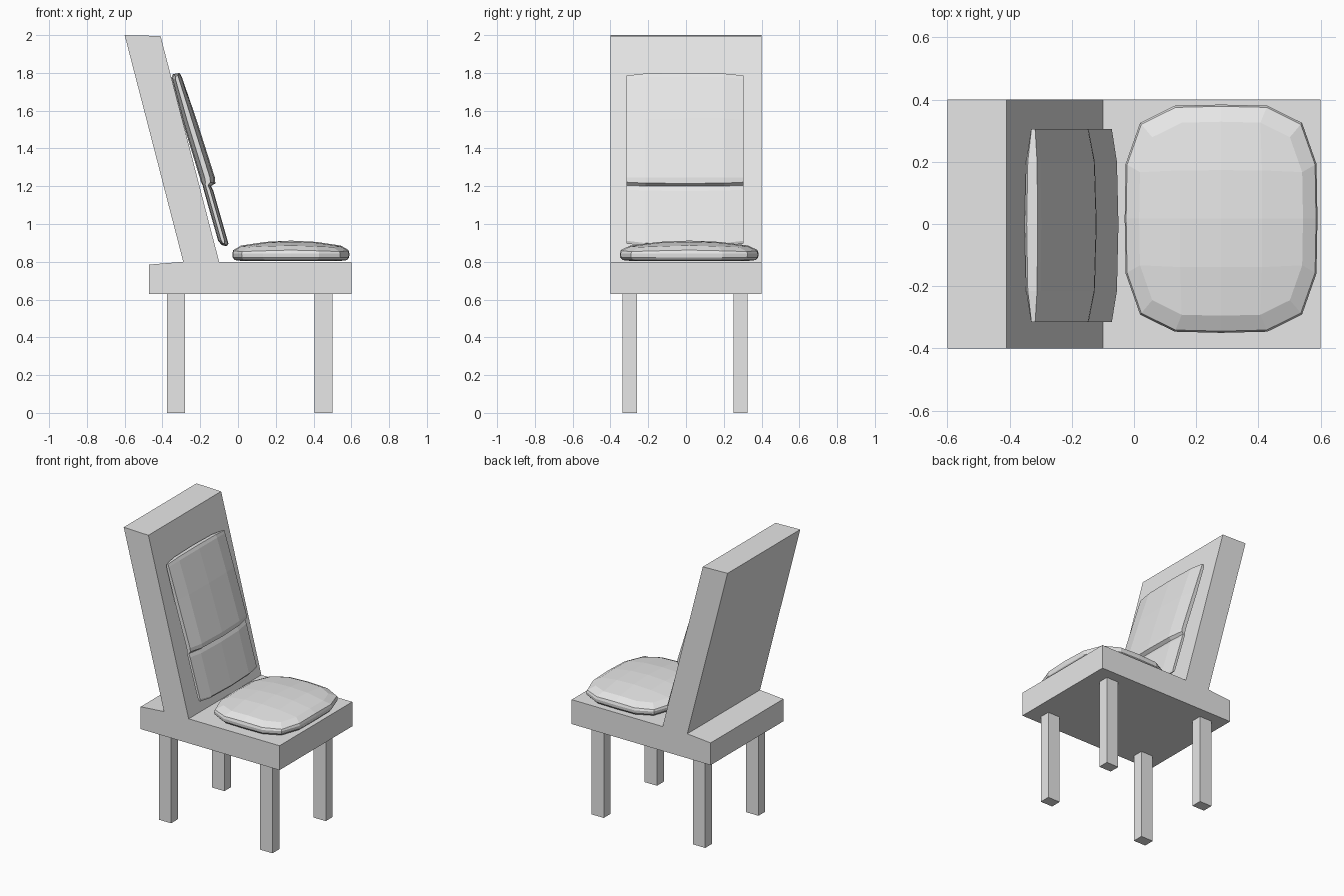
import bpy
import bmesh

cube = bpy.data.objects.get("Cube")
if cube:
    bpy.data.objects.remove(cube, do_unlink=True)

grey = bpy.data.materials.new("light_grey")
grey.use_nodes = True
grey.diffuse_color = (0.8, 0.8, 0.8, 1)
grey.node_tree.nodes["Principled BSDF"].inputs["Base Color"].default_value = (0.8, 0.8, 0.8, 1)


def finish(name, bm):
    bmesh.ops.recalc_face_normals(bm, faces=bm.faces)
    mesh = bpy.data.meshes.new(name)
    bm.to_mesh(mesh)
    bm.free()
    mesh.materials.append(grey)
    obj = bpy.data.objects.new(name, mesh)
    bpy.context.collection.objects.link(obj)
    return obj


def loft(bm, sections, caps=True):
    """Join closed loops of points, optionally capping both ends."""
    rings = [[bm.verts.new(p) for p in s] for s in sections]
    n = len(rings[0])
    for a, b in zip(rings, rings[1:]):
        for i in range(n):
            j = (i + 1) % n
            bm.faces.new((a[i], a[j], b[j], b[i]))
    if caps:
        bm.faces.new(rings[0])
        bm.faces.new(rings[-1])
    return rings


# Seat slab and leaning back in one extruded profile
profile = [(-0.47, 0.63), (0.6, 0.63), (0.6, 0.8), (-0.1, 0.8),
           (-0.41, 1.995), (-0.6, 2.0), (-0.29, 0.8), (-0.47, 0.785)]
bm = bmesh.new()
loft(bm, [[(x, y, z) for x, z in profile] for y in (-0.4, 0.4)])
finish("seat_and_back", bm)

# Four square legs
for end, x in (("front", 0.453), ("rear", -0.328)):
    for side, y in (("left", 0.288), ("right", -0.298)):
        bm = bmesh.new()
        bmesh.ops.create_cube(bm, size=1)
        for v in bm.verts:
            v.co = (x + v.co.x * 0.095, y + v.co.y * 0.075, (v.co.z + 0.5) * 0.635)
        finish(f"{end}_{side}_leg", bm)

# Seat cushion: rounded-square rings closed by a domed grid and a flat base
steps = [-1, -0.5, 0, 0.5, 1]


def cushion_point(u, v, scale, z):
    x = u * (1 - 0.16 * u * u * v ** 4)
    y = v * (1 - 0.16 * v * v * u ** 4)
    return (0.28 + 0.31 * scale * x, 0.017 + 0.367 * scale * y, z)


rim = ([(u, -1) for u in steps[:-1]] + [(1, v) for v in steps[:-1]]
       + [(-u, 1) for u in steps[:-1]] + [(-1, -v) for v in steps[:-1]])
layers = [(0.86, 0.805), (0.96, 0.809), (0.995, 0.823), (1, 0.843), (0.985, 0.862), (0.85, 0.886)]
bm = bmesh.new()
rings = loft(bm, [[cushion_point(u, v, s, z - (0.008 * abs(u * v) if z > 0.85 else 0))
                   for u, v in rim] for s, z in layers], caps=False)
bm.faces.new(rings[0])
grid = dict(zip(rim, rings[-1]))
for u in steps[1:-1]:
    for v in steps[1:-1]:
        z = 0.886 + 0.026 * (1 - u ** 2) * (1 - v ** 2)
        grid[u, v] = bm.verts.new(cushion_point(u, v, 0.85, z))
for u0, u1 in zip(steps, steps[1:]):
    for v0, v1 in zip(steps, steps[1:]):
        bm.faces.new((grid[u0, v0], grid[u1, v0], grid[u1, v1], grid[u0, v1]))
finish("seat_cushion", bm)

# Back cushion: paired rear and front edge points, thinner toward the sides
pairs = [((-0.085, 0.888), (-0.06, 0.882)), ((-0.105, 0.91), (-0.05, 0.895)),
         ((-0.183, 1.185), (-0.13, 1.175)), ((-0.187, 1.205), (-0.143, 1.2)),
         ((-0.197, 1.225), (-0.12, 1.215)), ((-0.201, 1.24), (-0.122, 1.245)),
         ((-0.295, 1.55), (-0.222, 1.56)), ((-0.352, 1.775), (-0.298, 1.78)),
         ((-0.345, 1.793), (-0.31, 1.8))]
sections = []
for y, t in ((-0.315, 0.35), (-0.215, 0.85), (0, 1), (0.2, 0.85), (0.305, 0.35)):
    rear, front = [], []
    for (xr, zr), (xf, zf) in pairs:
        mx, mz = (xr + xf) / 2, (zr + zf) / 2
        # Ends pull in slightly so the corners read as rounded
        pull = (1 - t) * 0.04 * (1.34 - mz)
        for edge, x, z in ((rear, xr, zr), (front, xf, zf)):
            edge.append((mx + (x - mx) * t - pull * 0.3, y, mz + (z - mz) * t + pull))
    sections.append(rear + front[::-1])
bm = bmesh.new()
loft(bm, sections)
finish("back_cushion", bm)
